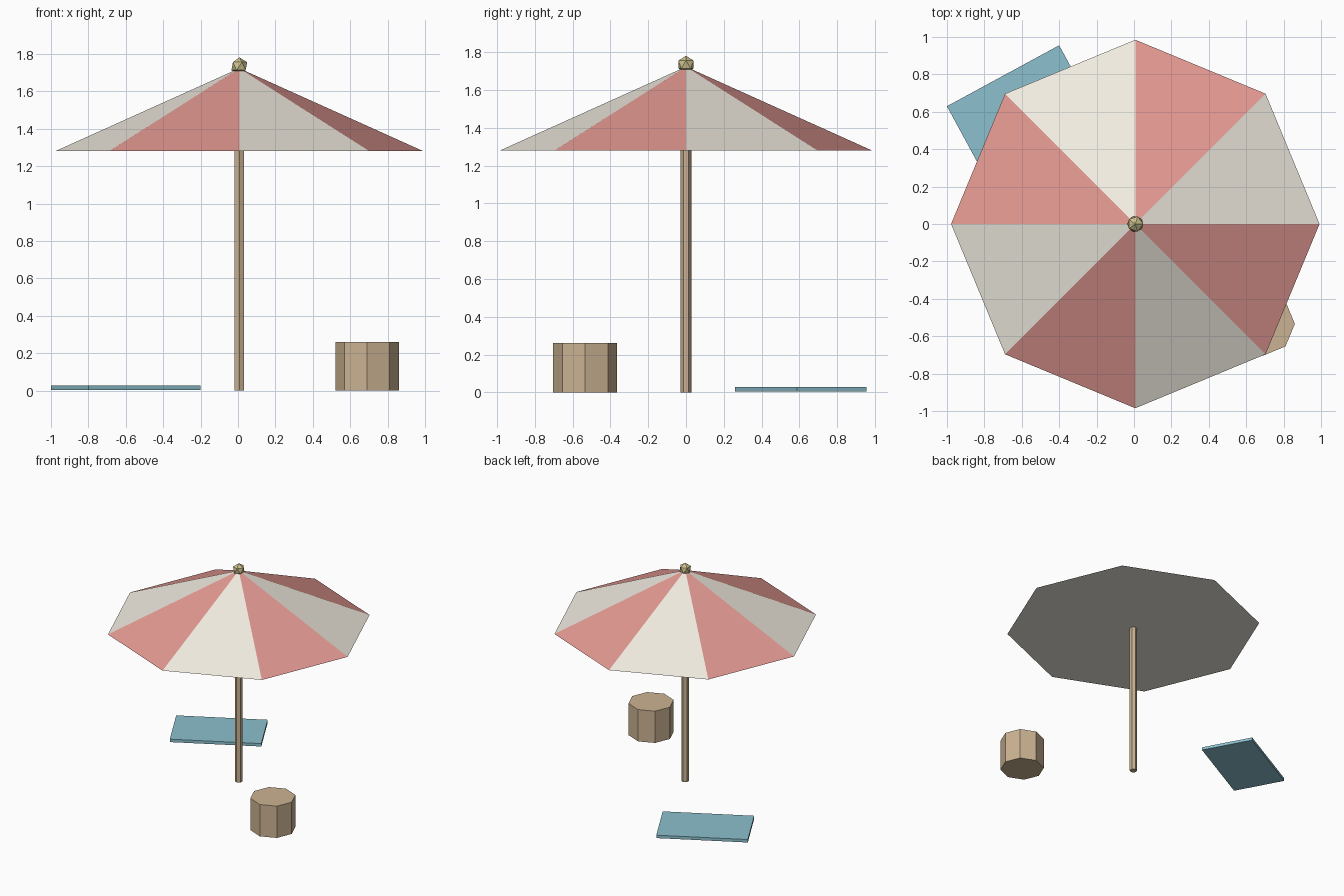
import bpy, bmesh
from math import radians
from mathutils import Matrix

if "Cube" in bpy.data.objects:
    bpy.data.objects.remove(bpy.data.objects["Cube"])

CX = 0.007  # x of the parasol axis


def material(name, rgb):
    m = bpy.data.materials.new(name)
    m.diffuse_color = (*rgb, 1)
    m.use_nodes = True
    m.node_tree.nodes["Principled BSDF"].inputs["Base Color"].default_value = m.diffuse_color
    return m


cream = material("cream_cloth", (0.87, 0.83, 0.74))
red = material("red_cloth", (0.78, 0.32, 0.29))
wood = material("wood", (0.60, 0.45, 0.29))
gold = material("gold", (0.62, 0.54, 0.27))
blue = material("blue_towel", (0.26, 0.53, 0.62))


def finish(bm, name, loc, mats):
    mesh = bpy.data.meshes.new(name)
    bm.to_mesh(mesh)
    bm.free()
    for m in mats:
        mesh.materials.append(m)
    ob = bpy.data.objects.new(name, mesh)
    ob.location = loc
    bpy.context.collection.objects.link(ob)
    return ob


def prism(sides, r_low, r_high, z0, z1):
    bm = bmesh.new()
    bmesh.ops.create_cone(bm, cap_ends=True, segments=sides, radius1=r_low,
                          radius2=r_high, depth=z1 - z0,
                          matrix=Matrix.Translation((0, 0, (z0 + z1) / 2)))
    return bm


# Six-sided pole
finish(prism(6, 0.029, 0.029, 0, 1.69), "pole", (CX, 0, 0), [wood])

# Eight-panel canopy with alternating colours and a closed underside
bm = prism(8, 0.985, 0.03, 1.28, 1.71)
for f in bm.faces:
    if len(f.verts) == 4:
        c = f.calc_center_median()
        # red where the panel's octant is odd
        octant = (abs(c.y) > abs(c.x)) ^ (c.x * c.y < 0)
        f.material_index = int(octant)
finish(bm, "canopy", (CX, 0, 0), [cream, red])

# Faceted ball on top
bm = bmesh.new()
bmesh.ops.create_icosphere(bm, subdivisions=1, radius=0.047)
finish(bm, "finial", (CX, 0, 1.735), [gold])

# Eight-sided stool
finish(prism(8, 0.17, 0.17, 0, 0.26), "stool", (0.69, -0.534, 0), [wood])

# Flat towel turned on the ground
bm = bmesh.new()
bmesh.ops.create_cube(bm, size=1, matrix=Matrix.Diagonal((0.683, 0.42, 0.024, 1)))
towel = finish(bm, "towel", (-0.60, 0.608, 0.016), [blue])
towel.rotation_euler.z = radians(28.5)
